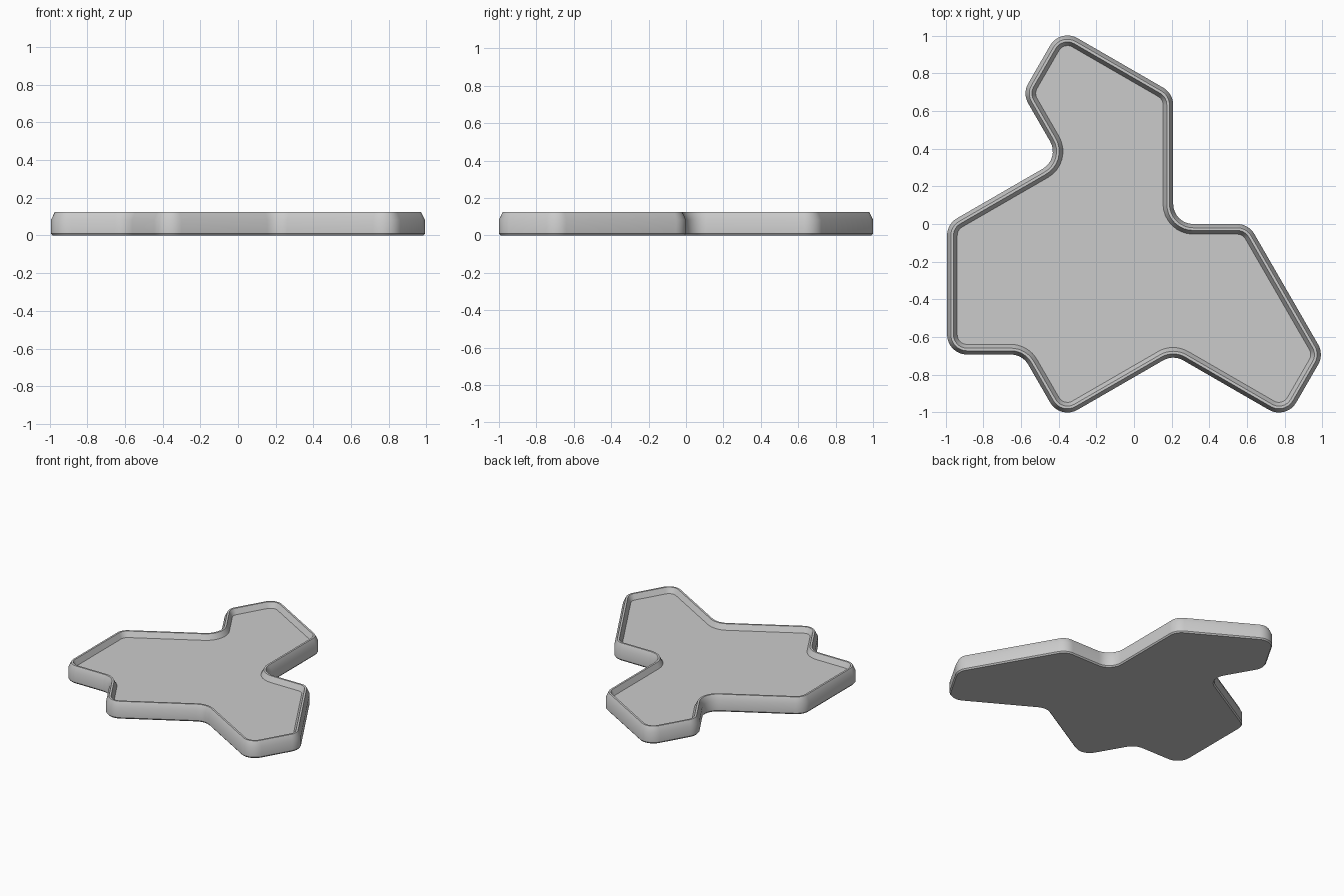
import bpy, bmesh, math
from mathutils import Vector

if "Cube" in bpy.data.objects:
    bpy.data.objects.remove(bpy.data.objects["Cube"])

S = 0.4               # short side of the outline
L = S * math.sqrt(3)  # long side
R = 0.106             # corner radius
SEG = 8               # segments per rounded corner

# Outline as a counter-clockwise walk: (heading in degrees, length)
steps = [(270, L), (0, S), (300, S), (30, L), (330, L), (60, S), (120, 2 * S),
         (180, S), (90, L), (150, L), (240, S), (300, S), (210, L)]
corners = []
p = Vector((-0.992, 0.0))
for heading, length in steps:
    corners.append(p.copy())
    a = math.radians(heading)
    p += Vector((math.cos(a), math.sin(a))) * length


def ring(inset):
    """Rounded outline moved inwards by inset, with shared arc centres."""
    pts = []
    for i, c in enumerate(corners):
        h0, h1 = steps[i - 1][0], steps[i][0]
        turn = (h1 - h0 + 180) % 360 - 180
        side = 1 if turn > 0 else -1
        a0 = math.radians(h0)
        bis = math.radians(h0 + turn / 2 + 90 * side)
        dist = R / math.cos(math.radians(turn / 2))
        centre = c + Vector((math.cos(bis), math.sin(bis))) * dist
        rad = R - side * inset
        for k in range(SEG + 1):
            a = a0 + math.radians(turn * k / SEG) - side * math.pi / 2
            pts.append(centre + Vector((math.cos(a), math.sin(a))) * rad)
    return pts


# Wall cross-section from the base to the floor: (inset, height)
profile = [(0.008, 0.0), (0.0, 0.01), (0.0, 0.083), (0.02, 0.125),
           (0.034, 0.125), (0.054, 0.085)]

bm = bmesh.new()
loops = [[bm.verts.new((q.x, q.y, z)) for q in ring(d)] for d, z in profile]
for lo, hi in zip(loops, loops[1:]):
    n = len(lo)
    for i in range(n):
        j = (i + 1) % n
        bm.faces.new((lo[i], lo[j], hi[j], hi[i]))
bm.faces.new(list(reversed(loops[0])))  # underside
bm.faces.new(loops[-1])                 # tray floor

mesh = bpy.data.meshes.new("tray")
bm.to_mesh(mesh)
bm.free()
tray = bpy.data.objects.new("tray", mesh)
bpy.context.collection.objects.link(tray)

grey = bpy.data.materials.new("light_grey")
grey.diffuse_color = (0.6, 0.6, 0.6, 1)
grey.use_nodes = True
grey.node_tree.nodes["Principled BSDF"].inputs["Base Color"].default_value = grey.diffuse_color
mesh.materials.append(grey)

bpy.context.view_layer.objects.active = tray
tray.select_set(True)
bpy.ops.object.shade_smooth_by_angle(angle=math.radians(30))
